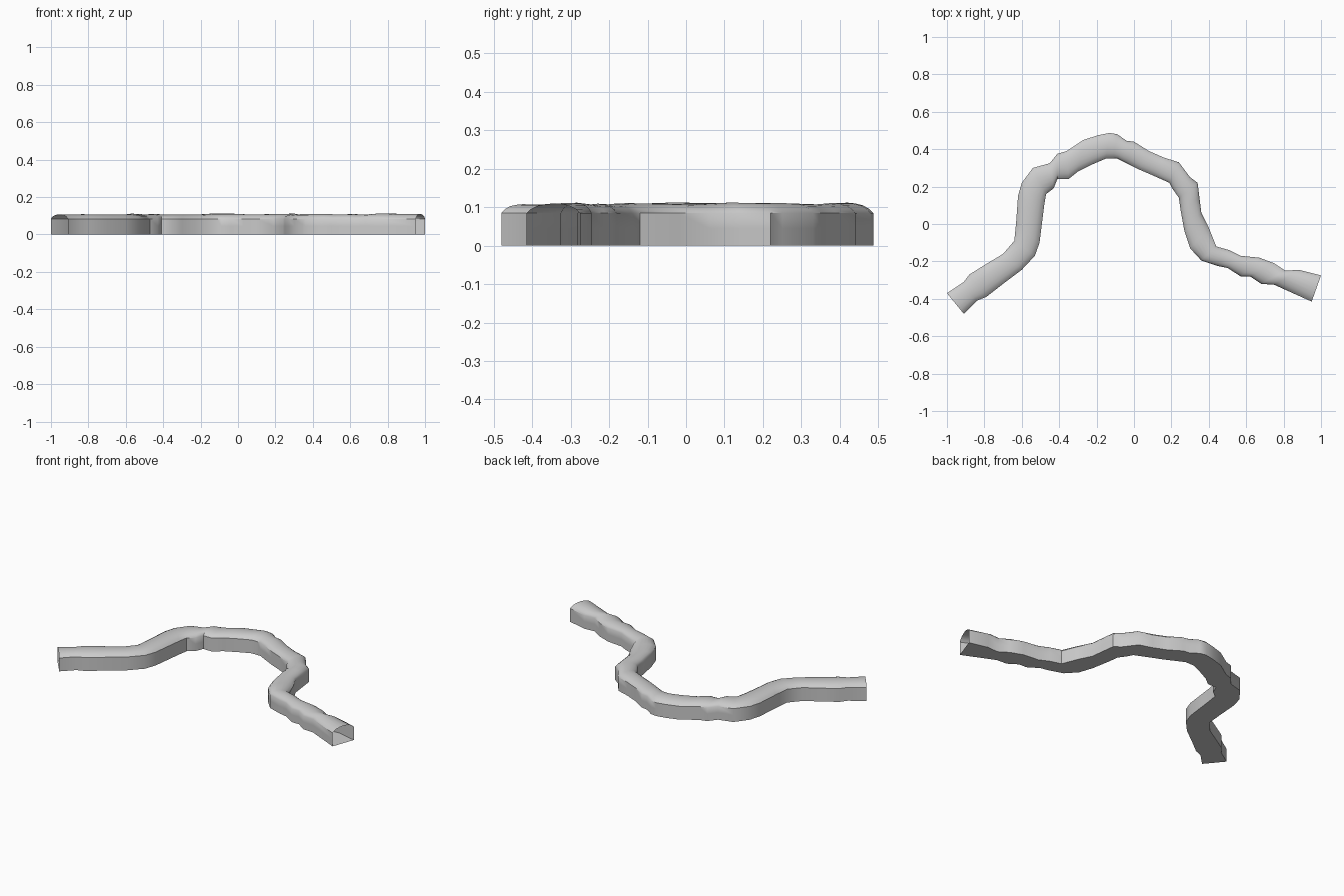
import bpy, bmesh, math, random
from mathutils import Vector

if "Cube" in bpy.data.objects:
    bpy.data.objects.remove(bpy.data.objects["Cube"])

random.seed(4)

# Footprint of the two side walls, paired station by station
outer = [(-1, -.37), (-.91, -.31), (-.88, -.27), (-.80, -.22), (-.70, -.16),
         (-.64, -.09), (-.63, .01), (-.62, .15), (-.60, .22), (-.54, .30),
         (-.45, .325), (-.41, .375), (-.36, .39), (-.27, .45), (-.19, .475),
         (-.13, .487), (-.09, .48), (-.04, .445), (0, .44), (.08, .39),
         (.16, .355), (.24, .33), (.30, .25), (.34, .22), (.35, .14),
         (.36, .06), (.40, -.02), (.44, -.12), (.51, -.14), (.57, -.17),
         (.67, -.18), (.75, -.21), (.81, -.25), (.88, -.245), (1, -.275)]
inner = [(-.91, -.48), (-.84, -.41), (-.79, -.39), (-.70, -.32), (-.60, -.245),
         (-.53, -.17), (-.505, -.10), (-.49, .02), (-.48, .10), (-.47, .16),
         (-.43, .19), (-.41, .24), (-.35, .24), (-.30, .28), (-.22, .32),
         (-.15, .35), (-.11, .35), (-.09, .35), (-.04, .325), (.03, .29),
         (.10, .26), (.19, .22), (.205, .19), (.24, .14), (.25, .07),
         (.27, -.04), (.30, -.13), (.36, -.195), (.45, -.225), (.50, -.235),
         (.57, -.28), (.62, -.28), (.68, -.32), (.75, -.325), (.95, -.415)]

# Arched section: (position across the floor 0-1, height)
section = [(0, 0), (0, .045), (0, .084), (.08, .095), (.2, .104), (.35, .109),
           (.5, .111), (.65, .109), (.8, .104), (.92, .095), (1, .084), (1, .045), (1, 0)]

# Tunnel: floor, walls and vaulted roof, open at both ends
bm = bmesh.new()
rings = []
for a, b in zip(outer, inner):
    a, b = Vector((*a, 0)), Vector((*b, 0))
    sag = random.uniform(-.005, .001)
    ring = []
    for t, z in section:
        p = a.lerp(b, t)
        p.z = z + (sag * math.sin(math.pi * t) if z > .09 else 0)
        ring.append(bm.verts.new(p))
    rings.append(ring)
n = len(section)
for r, s in zip(rings, rings[1:]):
    for i in range(n):
        j = (i + 1) % n
        bm.faces.new((r[i], s[i], s[j], r[j]))
bmesh.ops.recalc_face_normals(bm, faces=bm.faces)
bm.normal_update()
# Outward check: the floor must face down
if min(bm.faces, key=lambda f: f.calc_center_median().z).normal.z > 0:
    bmesh.ops.reverse_faces(bm, faces=bm.faces)
mesh = bpy.data.meshes.new("cave_tunnel")
bm.to_mesh(mesh)
bm.free()
tunnel = bpy.data.objects.new("cave_tunnel", mesh)
bpy.context.collection.objects.link(tunnel)
bpy.context.view_layer.objects.active = tunnel
tunnel.select_set(True)
bpy.ops.object.shade_smooth_by_angle(angle=math.radians(40))
